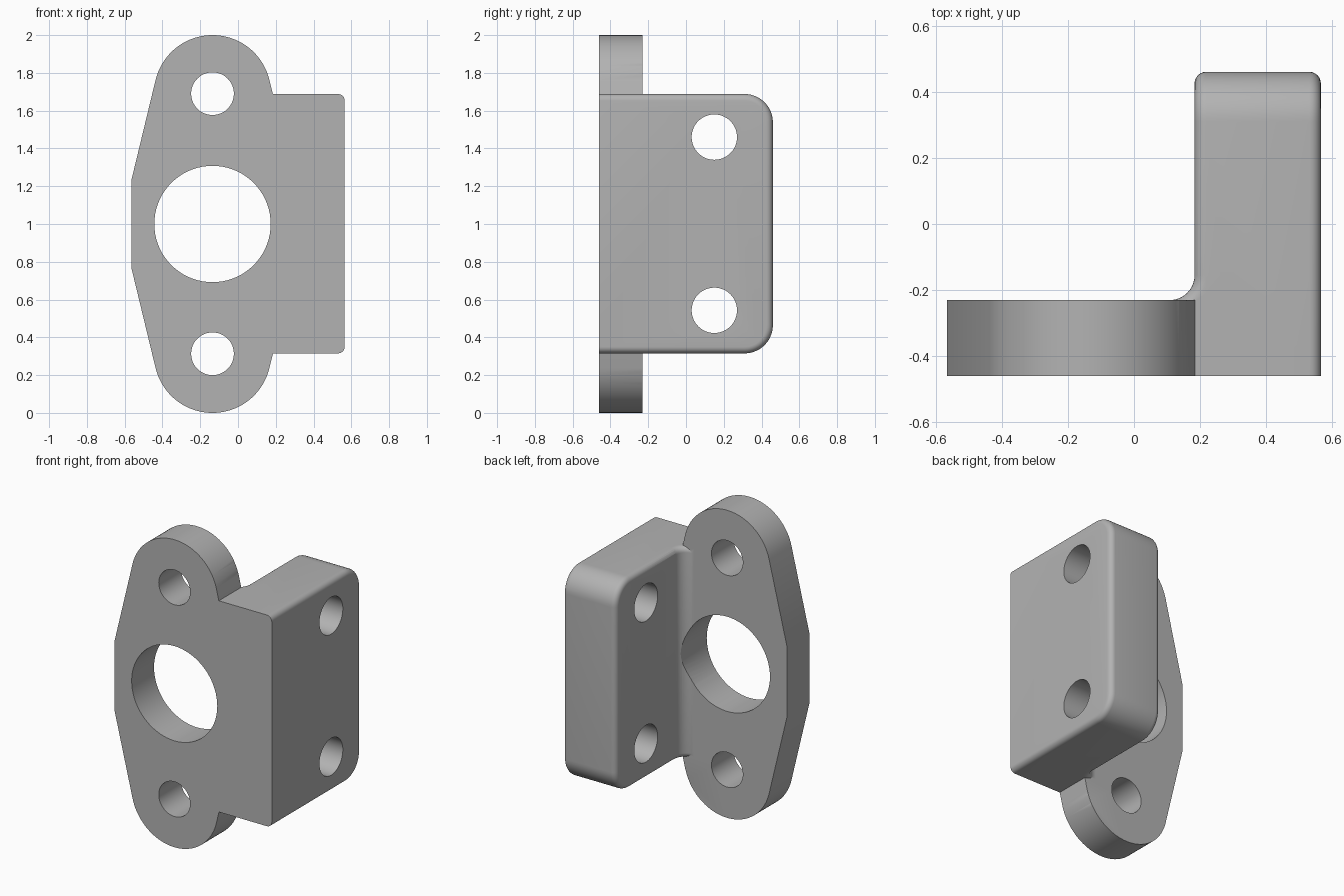
import bpy, bmesh
from math import cos, sin, pi, radians, atan2
from mathutils import Matrix, Vector

if "Cube" in bpy.data.objects:
    bpy.data.objects.remove(bpy.data.objects["Cube"])

FRONT, BACK, PLATE_BACK = -0.46, 0.46, -0.23
X0, X1 = 0.183, 0.565          # side block, inner and outer faces
Z0, Z1 = 0.315, 1.688          # side block, bottom and top
CX, R = -0.135, 0.31           # flange axis and end radius
ROUND, FILLET = 0.035, 0.075

grey = bpy.data.materials.new("metal grey")
grey.use_nodes = True
grey.diffuse_color = (0.45, 0.45, 0.45, 1)
grey.node_tree.nodes["Principled BSDF"].inputs["Base Color"].default_value = (0.45, 0.45, 0.45, 1)


def make(name, bm):
    bmesh.ops.recalc_face_normals(bm, faces=bm.faces)
    mesh = bpy.data.meshes.new(name)
    bm.to_mesh(mesh)
    bm.free()
    mesh.materials.append(grey)
    obj = bpy.data.objects.new(name, mesh)
    bpy.context.collection.objects.link(obj)
    return obj


def box(lo, hi):
    bm = bmesh.new()
    bmesh.ops.create_cube(bm, size=1)
    for v in bm.verts:
        v.co = [a + (c + 0.5) * (b - a) for a, b, c in zip(lo, hi, v.co)]
    return bm


def bevel(bm, test, width, segments):
    edges = [e for e in bm.edges if test(*[v.co for v in e.verts])]
    bmesh.ops.bevel(bm, geom=edges, offset=width, segments=segments,
                    profile=0.5, affect='EDGES', clamp_overlap=True)


def cylinder(name, centre, radius, depth, axis):
    bm = bmesh.new()
    turn = Matrix.Rotation(pi / 2, 4, 'X' if axis == 'Y' else 'Y')
    bmesh.ops.create_cone(bm, cap_ends=True, segments=72, radius1=radius, radius2=radius,
                          depth=depth, matrix=Matrix.Translation(centre) @ turn)
    return make(name, bm)


def combine(target, other, operation):
    mod = target.modifiers.new(operation.title(), 'BOOLEAN')
    mod.object, mod.operation, mod.solver = other, operation, 'EXACT'
    bpy.ops.object.select_all(action='DESELECT')
    bpy.context.view_layer.objects.active = target
    target.select_set(True)
    bpy.ops.object.modifier_apply(modifier=mod.name)
    bpy.data.objects.remove(other)


# Flange plate: two round ends joined by tangents that meet flat sides
tangent = atan2(0.13, 0.54)
upper = [(CX + R * cos(a), 1.69 + R * sin(a))
         for a in (tangent + (pi - 2 * tangent) * i / 40 for i in range(41))]
upper = [(CX + 0.43, 1.23)] + upper + [(CX - 0.43, 1.23)]
outline = upper + [(x, 2 - z) for x, z in reversed(upper)]
bm = bmesh.new()
face = bm.faces.new([bm.verts.new((x, FRONT, z)) for x, z in outline])
extruded = bmesh.ops.extrude_face_region(bm, geom=[face])["geom"]
for v in extruded:
    if isinstance(v, bmesh.types.BMVert):
        v.co.y = PLATE_BACK
# Soft rear edge of the plate next to the side block
bevel(bm, lambda a, b: min(a.y, b.y) > PLATE_BACK - 0.01 and min(a.x, b.x) > 0.13
      and 0.5 < max(abs(a.z - 1), abs(b.z - 1)), 0.03, 5)
bracket = make("mounting_bracket", bm)

# Side block: large rear corners, then small rounds along both side faces
bm = box((X0, FRONT, Z0), (X1, BACK, Z1))
bevel(bm, lambda a, b: min(a.y, b.y) > BACK - 0.01 and abs(a.z - b.z) < 0.01, 0.15, 14)
bevel(bm, lambda a, b: abs(a.x - b.x) < 0.001 and max(a.y, b.y) > FRONT + 0.01, ROUND, 6)
block = make("side_block", bm)

# Web that squares the joint between plate and block
web = make("joint_web", box((0.1, FRONT, Z0), (0.4, PLATE_BACK, Z1)))

# Concave fillet in the inner corner, with rounded ends
bm = bmesh.new()
rings = []
steps = [i / 6 * pi / 2 for i in range(7)]
levels = [(Z0 + ROUND * (1 - sin(a)), ROUND * (1 - cos(a))) for a in reversed(steps)]
levels += [(Z1 + Z0 - z, o) for z, o in reversed(levels)]
for z, offset in levels:
    radius = FILLET + offset
    points = [(X0 - FILLET + radius * cos(a), PLATE_BACK + FILLET + radius * sin(a))
              for a in (-pi / 2 + pi / 2 * i / 10 for i in range(11))]
    points += [(0.3, PLATE_BACK + FILLET), (0.3, -0.32), (X0 - FILLET, -0.32)]
    rings.append([bm.verts.new((x, y, z)) for x, y in points])
for low, high in zip(rings, rings[1:]):
    for i in range(len(low)):
        j = (i + 1) % len(low)
        bm.faces.new((low[i], low[j], high[j], high[i]))
bm.faces.new(rings[0])
bm.faces.new(rings[-1])
fillet = make("corner_fillet", bm)

for part in (block, web, fillet):
    combine(bracket, part, 'UNION')

# Bores: centre and two bolt holes through the plate, two through the block
for z, radius in ((1, 0.308), (0.313, 0.113), (1.69, 0.113)):
    combine(bracket, cylinder("plate_bore", (CX, -0.345, z), radius, 0.6, 'Y'), 'DIFFERENCE')
for z in (0.543, 1.46):
    combine(bracket, cylinder("block_bore", (0.37, 0.15, z), 0.12, 0.8, 'X'), 'DIFFERENCE')

bpy.ops.object.select_all(action='DESELECT')
bpy.context.view_layer.objects.active = bracket
bracket.select_set(True)
bpy.ops.object.shade_smooth_by_angle(angle=radians(30))
